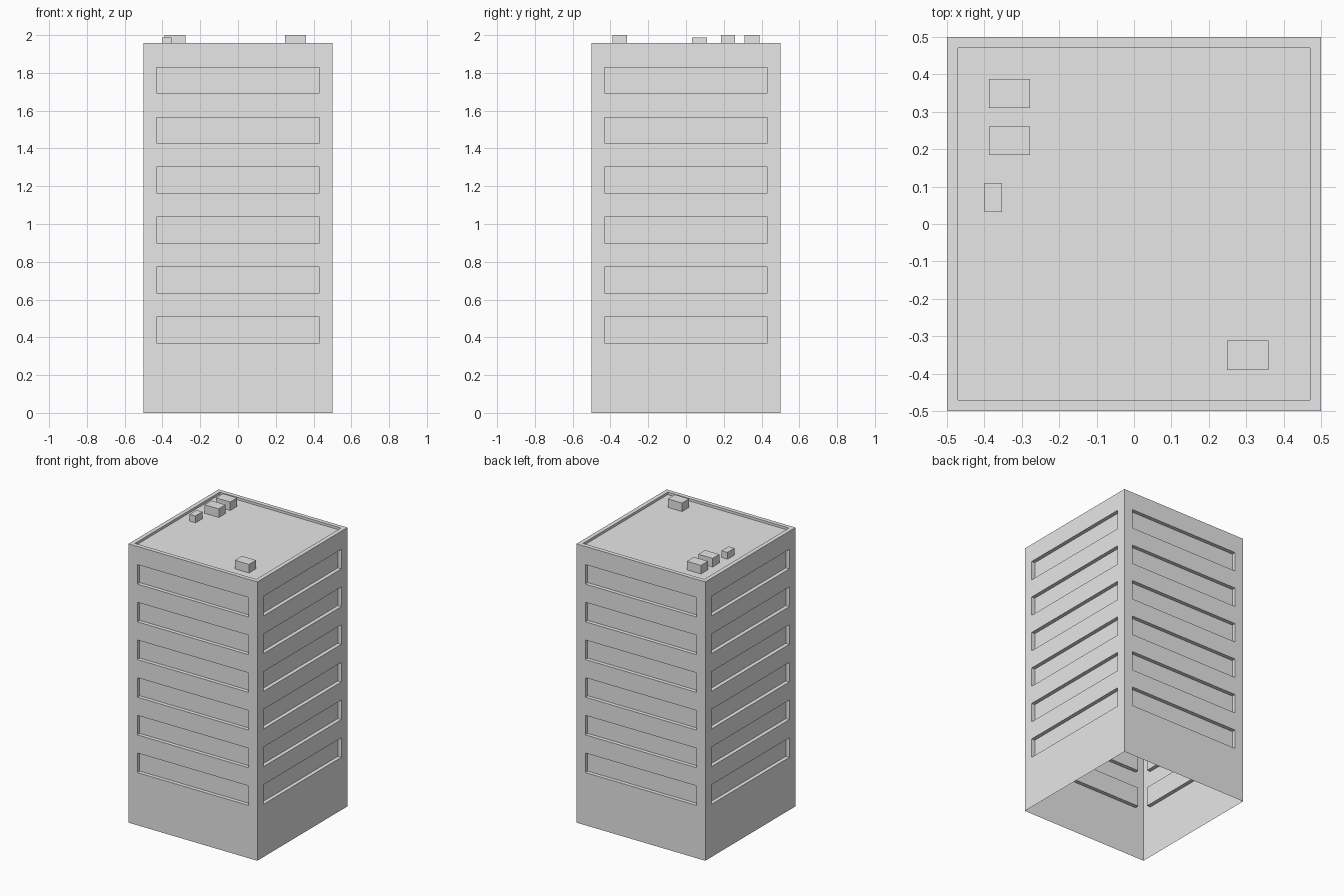
import bpy
import bmesh
from math import pi
from mathutils import Matrix, Vector

if "Cube" in bpy.data.objects:
    bpy.data.objects.remove(bpy.data.objects["Cube"], do_unlink=True)

HALF = 0.5            # half width of the tower
WALL_TOP = 1.957      # top of the parapet
ROOF_Z = 1.94         # sunken roof deck
FLOORS = 6
FIRST_SILL = 0.37
PITCH = 0.2645
WINDOW_HEIGHT = 0.137
WINDOW_HALF = 0.432
RECESS = 0.027

concrete = bpy.data.materials.new("light_grey_concrete")
concrete.use_nodes = True
grey = (0.8, 0.8, 0.8, 1)
concrete.diffuse_color = grey
concrete.node_tree.nodes["Principled BSDF"].inputs["Base Color"].default_value = grey


def finish(bm, name):
    mesh = bpy.data.meshes.new(name)
    bm.to_mesh(mesh)
    bm.free()
    mesh.materials.append(concrete)
    obj = bpy.data.objects.new(name, mesh)
    bpy.context.collection.objects.link(obj)
    return obj


def push(bm, faces, offset):
    """Extrude faces along an offset, leaving side walls."""
    out = bmesh.ops.extrude_discrete_faces(bm, faces=faces)["faces"]
    verts = list({v for f in out for v in f.verts})
    bmesh.ops.translate(bm, verts=verts, vec=offset)


# Walls: one gridded side with recessed window bands, repeated on four sides
bm = bmesh.new()
columns = [-HALF, -WINDOW_HALF, WINDOW_HALF, HALF]
levels = [0]
for floor in range(FLOORS):
    sill = FIRST_SILL + floor * PITCH
    levels += [sill, sill + WINDOW_HEIGHT]
levels.append(WALL_TOP)
grid = [[bm.verts.new((x, -HALF, z)) for x in columns] for z in levels]
windows = []
for row in range(len(levels) - 1):
    for col in range(len(columns) - 1):
        low, high = grid[row], grid[row + 1]
        face = bm.faces.new((low[col], low[col + 1], high[col + 1], high[col]))
        if col == 1 and row % 2 == 1:
            windows.append(face)
bm.normal_update()
push(bm, windows, Vector((0, RECESS, 0)))
side = list(bm.faces)
for turn in range(1, 4):
    copy = bmesh.ops.duplicate(bm, geom=side)["geom"]
    bmesh.ops.rotate(bm, verts=[g for g in copy if isinstance(g, bmesh.types.BMVert)],
                     cent=(0, 0, 0), matrix=Matrix.Rotation(turn * pi / 2, 3, "Z"))
bmesh.ops.remove_doubles(bm, verts=bm.verts, dist=0.0005)
finish(bm, "tower_walls")

# Roof: parapet rim around a sunken deck
bm = bmesh.new()
bmesh.ops.create_grid(bm, x_segments=1, y_segments=1, size=HALF,
                      matrix=Matrix.Translation((0, 0, WALL_TOP)))
deck = bm.faces[:]
bmesh.ops.inset_individual(bm, faces=deck, thickness=0.042)
push(bm, deck, Vector((0, 0, ROOF_Z - WALL_TOP)))
finish(bm, "roof_and_parapet")


# Rooftop equipment boxes standing on the deck
def roof_box(name, x, y, width, depth, top):
    bm = bmesh.new()
    height = top - ROOF_Z
    bmesh.ops.create_cube(bm, size=1, matrix=Matrix.Translation((x, y, ROOF_Z + height / 2))
                          @ Matrix.Diagonal((width, depth, height, 1)))
    finish(bm, name)


roof_box("rear_roof_unit", -0.333, 0.349, 0.11, 0.078, 2)
roof_box("middle_roof_unit", -0.333, 0.222, 0.11, 0.076, 2)
roof_box("front_roof_unit", 0.304, -0.351, 0.11, 0.078, 2)
roof_box("small_roof_vent", -0.376, 0.071, 0.046, 0.078, 1.988)
